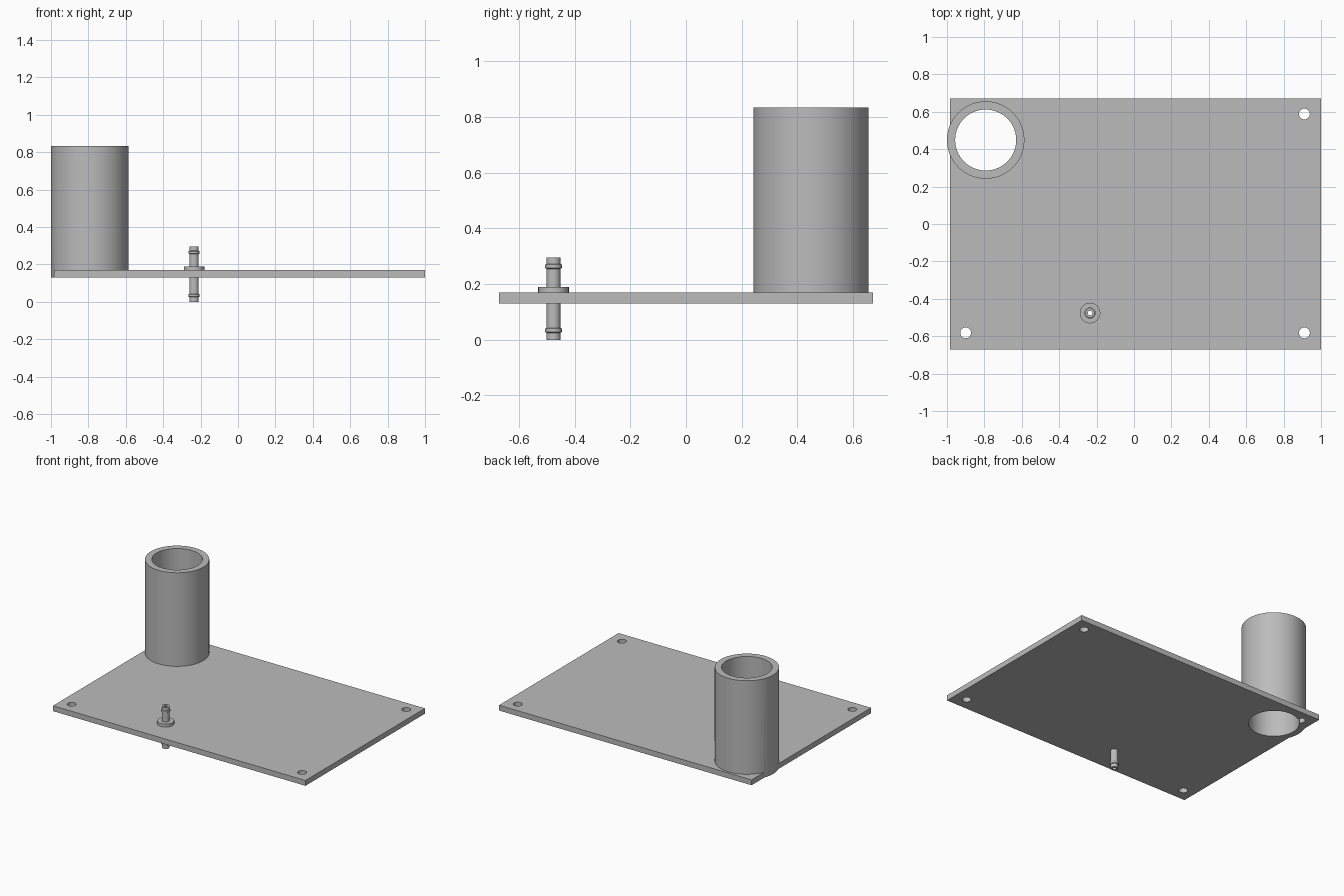
import bpy, bmesh, math

cube = bpy.data.objects.get("Cube")
if cube:
    bpy.data.objects.remove(cube, do_unlink=True)

grey = bpy.data.materials.new("plain grey")
grey.use_nodes = True
grey.diffuse_color = (0.5, 0.5, 0.5, 1)
grey.node_tree.nodes["Principled BSDF"].inputs["Base Color"].default_value = (0.5, 0.5, 0.5, 1)


def add_object(name, bm):
    bmesh.ops.recalc_face_normals(bm, faces=bm.faces[:])
    mesh = bpy.data.meshes.new(name)
    bm.to_mesh(mesh)
    bm.free()
    mesh.materials.append(grey)
    ob = bpy.data.objects.new(name, mesh)
    bpy.context.collection.objects.link(ob)
    return ob


def cylinder(name, x, y, radius, z0, z1, sides=64):
    bm = bmesh.new()
    bmesh.ops.create_cone(bm, cap_ends=True, segments=sides, radius1=radius,
                          radius2=radius, depth=z1 - z0)
    bmesh.ops.translate(bm, vec=(x, y, (z0 + z1) / 2), verts=bm.verts)
    return add_object(name, bm)


def lathe(name, x, y, profile, sides=48):
    """Spin a closed (radius, height) profile around the vertical axis."""
    bm = bmesh.new()
    rings = []
    for i in range(sides):
        a = math.tau * i / sides
        rings.append([bm.verts.new((x + r * math.cos(a), y + r * math.sin(a), z))
                      for r, z in profile])
    n = len(profile)
    for i in range(sides):
        a, b = rings[i], rings[(i + 1) % sides]
        for j in range(n):
            k = (j + 1) % n
            bm.faces.new((a[j], b[j], b[k], a[k]))
    return add_object(name, bm)


def combine(target, other, operation):
    """Apply a boolean and discard the helper."""
    mod = target.modifiers.new("combine", "BOOLEAN")
    mod.operation, mod.solver, mod.object = operation, "EXACT", other
    bpy.context.view_layer.objects.active = target
    bpy.ops.object.modifier_apply(modifier=mod.name)
    bpy.data.objects.remove(other, do_unlink=True)


def smooth(ob):
    bpy.ops.object.select_all(action="DESELECT")
    ob.select_set(True)
    bpy.context.view_layer.objects.active = ob
    bpy.ops.object.shade_smooth_by_angle(angle=math.radians(30))


BOTTOM, TOP = 0.131, 0.169
TUBE = (-0.793, 0.449)
PEG = (-0.235, -0.476)

# Base plate fused with the tall tube
bm = bmesh.new()
bmesh.ops.create_cube(bm, size=1)
bmesh.ops.scale(bm, vec=(1.985, 1.342, TOP - BOTTOM), verts=bm.verts)
bmesh.ops.translate(bm, vec=(0.0075, 0, (TOP + BOTTOM) / 2), verts=bm.verts)
plate = add_object("base_plate_with_tube", bm)
combine(plate, cylinder("tube", *TUBE, 0.207, BOTTOM, 0.834, 96), "UNION")
combine(plate, cylinder("tube_bore", *TUBE, 0.163, 0, 1, 96), "DIFFERENCE")

# Corner screw holes; the one under the tube stops at the plate's top
for x in (-0.9, 0.911):
    for y in (-0.582, 0.588):
        top = TOP if x < 0 < y else 0.3
        combine(plate, cylinder("screw_hole", x, y, 0.029, 0, top, 32), "DIFFERENCE")
combine(plate, cylinder("nozzle_hole", *PEG, 0.02, 0, 0.3, 32), "DIFFERENCE")
smooth(plate)

# Hollow hose nozzle with a flange above the plate and a rib near each end
BORE, SHAFT, RIB, FLANGE = 0.012, 0.025, 0.03, 0.055


def rib(z):
    return [(SHAFT, z - 0.009), (RIB, z - 0.006), (RIB, z + 0.006), (SHAFT, z + 0.009)]


nozzle = lathe("hose_nozzle", *PEG,
               [(BORE, 0), (SHAFT, 0)] + rib(0.034)
               + [(SHAFT, TOP), (FLANGE, TOP), (FLANGE, 0.19), (SHAFT, 0.19)]
               + rib(0.264) + [(SHAFT, 0.295), (BORE, 0.295)])
smooth(nozzle)
